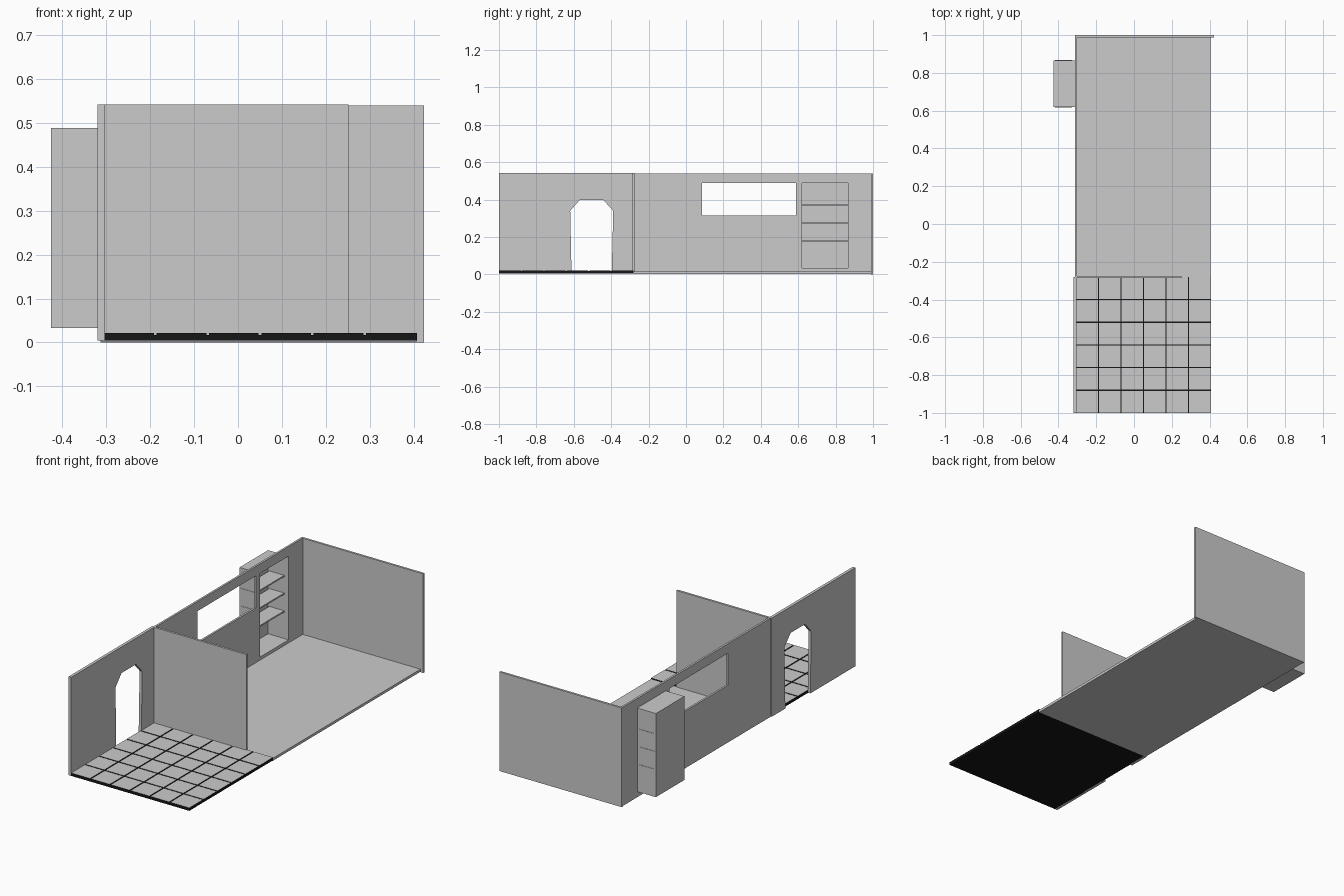
import bpy, bmesh

if "Cube" in bpy.data.objects:
    bpy.data.objects.remove(bpy.data.objects["Cube"])


def finish(name, bm, mats=()):
    bmesh.ops.recalc_face_normals(bm, faces=bm.faces)
    mesh = bpy.data.meshes.new(name)
    bm.to_mesh(mesh)
    bm.free()
    for m in mats:
        mesh.materials.append(m)
    ob = bpy.data.objects.new(name, mesh)
    bpy.context.collection.objects.link(ob)
    return ob


def box(name, x, y, z, open_front=False):
    """Box from (min, max) ranges; open_front drops the +x face."""
    bm = bmesh.new()
    bmesh.ops.create_cube(bm, size=1)
    for v in bm.verts:
        v.co = [r[0] if c < 0 else r[1] for c, r in zip(v.co, (x, y, z))]
    if open_front:
        side = [f for f in bm.faces if all(v.co.x == max(u.co.x for u in bm.verts) for v in f.verts)]
        bmesh.ops.delete(bm, geom=side, context='FACES')
    return finish(name, bm)


def prism_x(name, profile, x0, x1):
    """Extrude a (y, z) outline along x."""
    bm = bmesh.new()
    f = bm.faces.new([bm.verts.new((x0, y, z)) for y, z in profile])
    ext = bmesh.ops.extrude_face_region(bm, geom=[f], use_keep_orig=True)["geom"]
    bmesh.ops.translate(bm, vec=(x1 - x0, 0, 0),
                        verts=[v for v in ext if isinstance(v, bmesh.types.BMVert)])
    return finish(name, bm)


def cut(target, cutter):
    mod = target.modifiers.new("opening", 'BOOLEAN')
    mod.operation, mod.solver, mod.object = 'DIFFERENCE', 'EXACT', cutter
    bpy.context.view_layer.objects.active = target
    bpy.ops.object.modifier_apply(modifier=mod.name)
    bpy.data.objects.remove(cutter)


# Main room floor and back wall
box("room_floor", (-0.312, 0.406), (-0.28, 0.988), (0.002, 0.016))
box("back_wall", (-0.313, 0.423), (0.988, 1.0), (0, 0.539))

# Side wall with window and alcove openings
alcove_y, alcove_z = (0.62, 0.866), (0.033, 0.488)
wall = box("window_wall", (-0.313, -0.302), (-0.28, 0.988), (0.004, 0.54))
cut(wall, box("cutter", (-0.4, -0.2), (0.085, 0.587), (0.314, 0.488)))
cut(wall, box("cutter", (-0.4, -0.2), alcove_y, alcove_z))

# Recessed shelf alcove: thin shell open to the room
box("shelf_alcove", (-0.425, -0.313), alcove_y, alcove_z, open_front=True)
for i, z in enumerate((0.18, 0.277, 0.373)):
    box(f"shelf_{i + 1}", (-0.418, -0.328), (0.618, 0.868), (z - 0.004, z + 0.004))

# Entrance wall with a faceted archway
prism_x("doorway_wall", [
    (-1, 0.005), (-0.612, 0.005), (-0.619, 0.34), (-0.567, 0.399), (-0.443, 0.399),
    (-0.389, 0.34), (-0.397, 0.005), (-0.28, 0.005), (-0.28, 0.541), (-1, 0.541)],
    -0.32, -0.304)

# Partition between entrance and room
box("partition", (-0.312, 0.251), (-0.287, -0.275), (0.012, 0.541))

# Tiled entrance floor: dark body with grooves, grey tile tops
dark = bpy.data.materials.new("dark_grout")
dark.diffuse_color = (0.008, 0.008, 0.008, 1)
dark.use_nodes = True
dark.node_tree.nodes["Principled BSDF"].inputs["Base Color"].default_value = dark.diffuse_color
grey = bpy.data.materials.new("tile_grey")
grey.diffuse_color = (0.8, 0.8, 0.8, 1)
grey.use_nodes = True
grey.node_tree.nodes["Principled BSDF"].inputs["Base Color"].default_value = grey.diffuse_color


def lines(a, b, n=6, gap=0.003):
    pts = [a]
    for i in range(1, n):
        c = a + (b - a) * i / n
        pts += [c - gap, c + gap]
    return pts + [b]


bm = bmesh.new()
grid = [[bm.verts.new((x, y, 0.005)) for y in lines(-1, -0.28)] for x in lines(-0.307, 0.407)]
for a, b in zip(grid, grid[1:]):
    for j in range(len(a) - 1):
        bm.faces.new((a[j], b[j], b[j + 1], a[j + 1]))
ext = bmesh.ops.extrude_face_region(bm, geom=bm.faces[:], use_keep_orig=True)["geom"]
bmesh.ops.translate(bm, vec=(0, 0, 0.012), verts=[g for g in ext if isinstance(g, bmesh.types.BMVert)])
tops = [g for g in ext if isinstance(g, bmesh.types.BMFace) and g.calc_area() > 0.005]
tiles = bmesh.ops.extrude_discrete_faces(bm, faces=tops)["faces"]
bmesh.ops.translate(bm, vec=(0, 0, 0.004), verts=[v for f in tiles for v in f.verts])
for f in tiles:
    f.material_index = 1
finish("tiled_floor", bm, (dark, grey))
